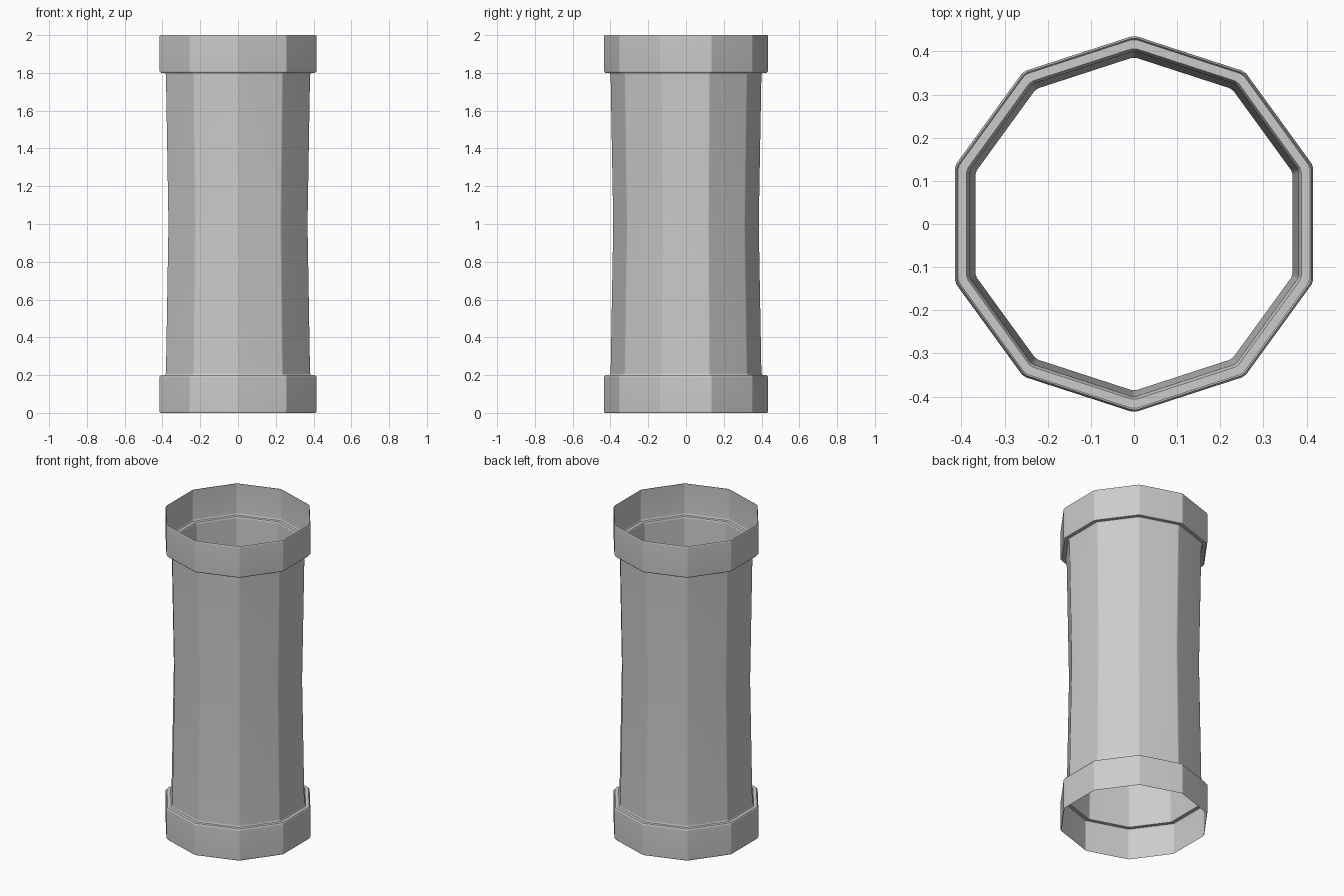
import bpy, bmesh, math

if "Cube" in bpy.data.objects:
    bpy.data.objects.remove(bpy.data.objects["Cube"])

SIDES = 10
CHAMFER = 0.006  # half width of the softened vertical edges

# lower half of the wall profile: (corner radius, height)
half = [(0.432, 0.0), (0.437, 0.008), (0.437, 0.19), (0.429, 0.2),
        (0.408, 0.2), (0.401, 0.21), (0.387, 1.0)]
profile = half + [(r, 2.0 - z) for r, z in reversed(half[:-1])]


def ring(bm, r, z):
    """Decagon with a corner on the y axis and narrow chamfered corners."""
    corners = [(r * math.cos(math.pi / 2 + 2 * math.pi * i / SIDES),
                r * math.sin(math.pi / 2 + 2 * math.pi * i / SIDES)) for i in range(SIDES)]
    verts = []
    for i, (x, y) in enumerate(corners):
        for nx, ny in (corners[i - 1], corners[(i + 1) % SIDES]):
            t = CHAMFER / math.hypot(nx - x, ny - y)
            verts.append(bm.verts.new((x + (nx - x) * t, y + (ny - y) * t, z)))
    return verts


# open-ended pipe with a collar at each end, one continuous wall
bm = bmesh.new()
rings = [ring(bm, r, z) for r, z in profile]
n = SIDES * 2
for a, b in zip(rings, rings[1:]):
    for i in range(n):
        j = (i + 1) % n
        bm.faces.new((a[i], a[j], b[j], b[i]))
mesh = bpy.data.meshes.new("collared_pipe")
bm.to_mesh(mesh)
bm.free()
pipe = bpy.data.objects.new("collared_pipe", mesh)
bpy.context.collection.objects.link(pipe)

# soft chamfers with flat main faces
bpy.context.view_layer.objects.active = pipe
pipe.select_set(True)
bpy.ops.object.shade_smooth_by_angle(angle=math.radians(50))
weighted = pipe.modifiers.new("flat_sides", 'WEIGHTED_NORMAL')
weighted.keep_sharp = True
